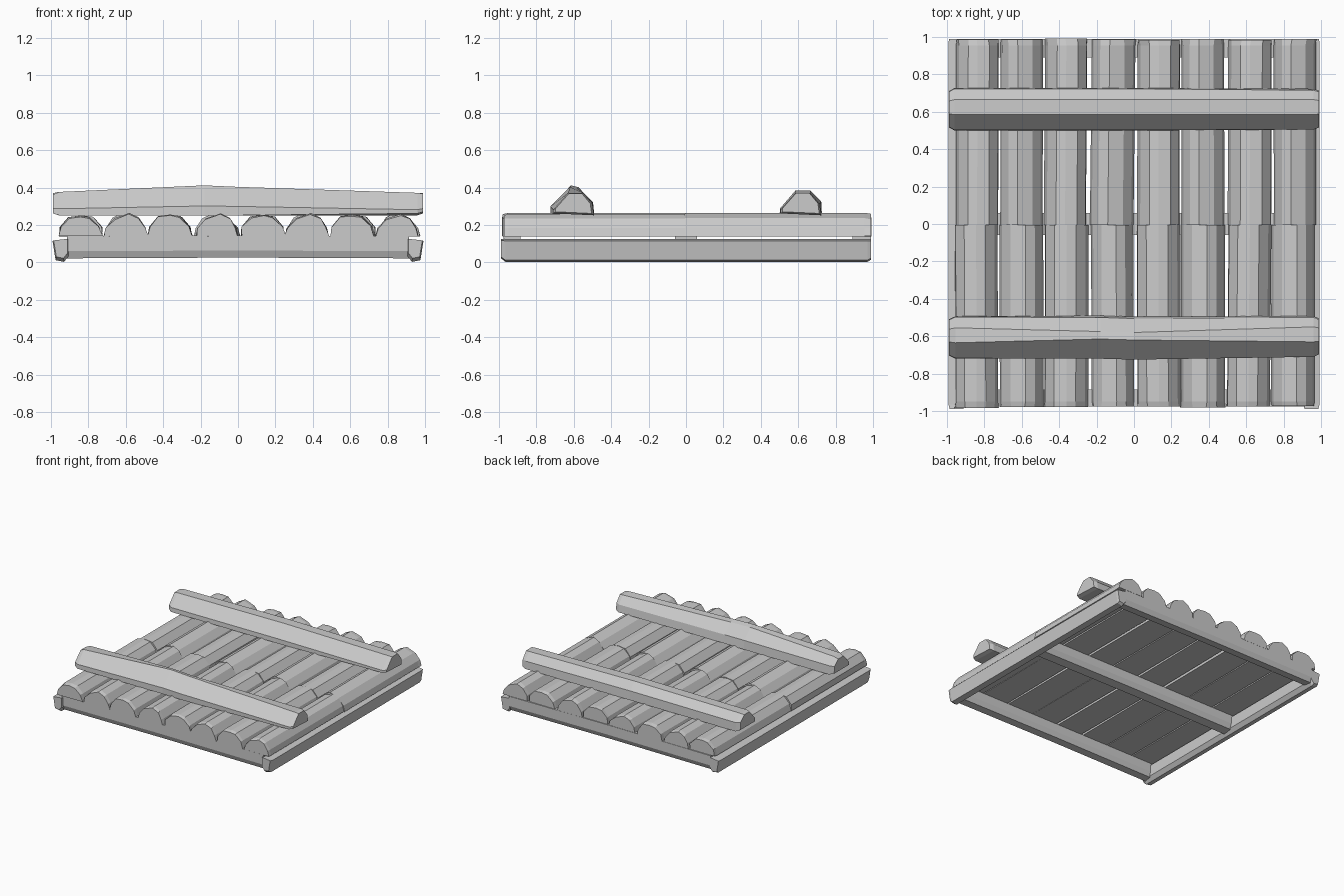
import bpy, bmesh, random
from mathutils import Vector

if "Cube" in bpy.data.objects:
    bpy.data.objects.remove(bpy.data.objects["Cube"])

random.seed(4)


def loft(name, axis, sections):
    """Skin matching cross-sections; each is (position, [(side, z), ...])."""
    bm = bmesh.new()
    rings = []
    for pos, prof in sections:
        rings.append([bm.verts.new((s, pos, z) if axis == 'y' else (pos, s, z))
                      for s, z in prof])
    n = len(rings[0])
    for a, b in zip(rings, rings[1:]):
        for i in range(n):
            j = (i + 1) % n
            bm.faces.new((a[i], a[j], b[j], b[i]))
    bm.faces.new(rings[0])
    bm.faces.new(rings[-1])
    bmesh.ops.recalc_face_normals(bm, faces=bm.faces[:])
    me = bpy.data.meshes.new(name)
    bm.to_mesh(me)
    bm.free()
    ob = bpy.data.objects.new(name, me)
    bpy.context.collection.objects.link(ob)
    return ob


def jit(a):
    return random.uniform(-a, a)


def place(prof, c, z0, sx=1, sz=1):
    return [(c + s * sx, z0 + z * sz) for s, z in prof]


# Half-log slats: rounded-flat and peaked cross-sections alternate
FLAT = [(-.115, 0), (-.112, .05), (-.065, .105), (.0, .113), (.05, .105), (.1, .055), (.117, 0)]
PEAK = [(-.117, 0), (-.105, .045), (-.06, .095), (.02, .122), (.07, .098), (.105, .045), (.115, 0)]
centres = [-.84, -.6, -.365, -.115, .13, .37, .615, .855]
for i, c in enumerate(centres):
    for half, (y0, y1) in {'front': (-.98, -.005), 'back': (-.005, .985)}.items():
        prof = PEAK if i % 2 else FLAT
        if half == 'back':
            prof = [(-s, z) for s, z in reversed(prof)]
        z0, w, h = .14, .99 + jit(.02), 1 + jit(.03)
        c0, c1 = c + jit(.006), c + jit(.006)
        a, b = place(prof, c0, z0, w, h), place(prof, c1, z0, w, h)
        outer = -1 if half == 'front' else 1
        ends = [(y0, a), (y1, b)]
        # hewn outer end: slightly shrunk and uneven
        k = 0 if outer < 0 else 1
        full_y, full = ends[k]
        tip = [(s + jit(.006), z * .94 + .009 + jit(.003)) for s, z in full]
        ends[k] = (full_y - outer * .03, full)
        ends.insert(0 if k == 0 else 2, (full_y + outer * jit(.006), tip))
        loft(f"slat_{half}_{i + 1}", 'y', ends)

# Two heavy cross logs on top, flat underneath
CROSS = [(-.115, .0), (-.112, .035), (-.03, .125), (.05, .125), (.108, .07), (.112, .0)]
HUMP = [(-.115, .0), (-.115, .05), (-.01, .16), (.03, .15), (.105, .07), (.115, .0)]
RIGHT = [(-.11, .01), (-.11, .03), (-.03, .12), (.05, .12), (.1, .06), (.108, .0)]
z = .252
loft("cross_log_front", 'x', [
    (-.99, place(CROSS, -.605, z + .01, .85, .8)),
    (-.955, place(CROSS, -.605, z)),
    (-.18, place(HUMP, -.605, z)),
    (.0, place(HUMP, -.61, z, 1, .95)),
    (.96, place(RIGHT, -.6, z)),
    (.99, place(RIGHT, -.6, z + .01, .88, .88))])
loft("cross_log_back", 'x', [
    (-.99, place(CROSS, .615, z + .012, .85, .85)),
    (-.96, place(CROSS, .615, z)),
    (.0, place(CROSS, .615, z, 1, 1.06)),
    (.96, place(RIGHT, .615, z)),
    (.99, place(RIGHT, .615, z + .01, .9, .9))])

# Base frame: two side rails with worn lower edges
RAIL = [(-.045, .125), (-.045, .035), (-.02, .003), (.025, .012), (.042, .115)]
for side, name in ((-1, "left"), (1, "right")):
    p = [(side * .95 + s * -side * -1, zz) for s, zz in RAIL]
    loft(f"side_rail_{name}", 'y', [
        (-.99, place([(s - side * .95, zz) for s, zz in p], side * .95, .02, .85, .85)),
        (-.965, p), (.97, p),
        (.99, place([(s - side * .95, zz) for s, zz in p], side * .95, .012, .9, .9))])

# Front, middle and back bearers between the rails
BEAM = [(-.05, .14), (-.05, .06), (-.032, .022), (.035, .028), (.05, .07), (.05, .14)]
for name, y, sy in (("front", -.93, .9), ("middle", .0, 1.15), ("back", .94, -1)):
    p = place(BEAM, y, 0, sy)
    loft(f"bearer_{name}", 'x', [(-.915, p), (0, place(BEAM, y, .004, sy)), (.915, p)])
